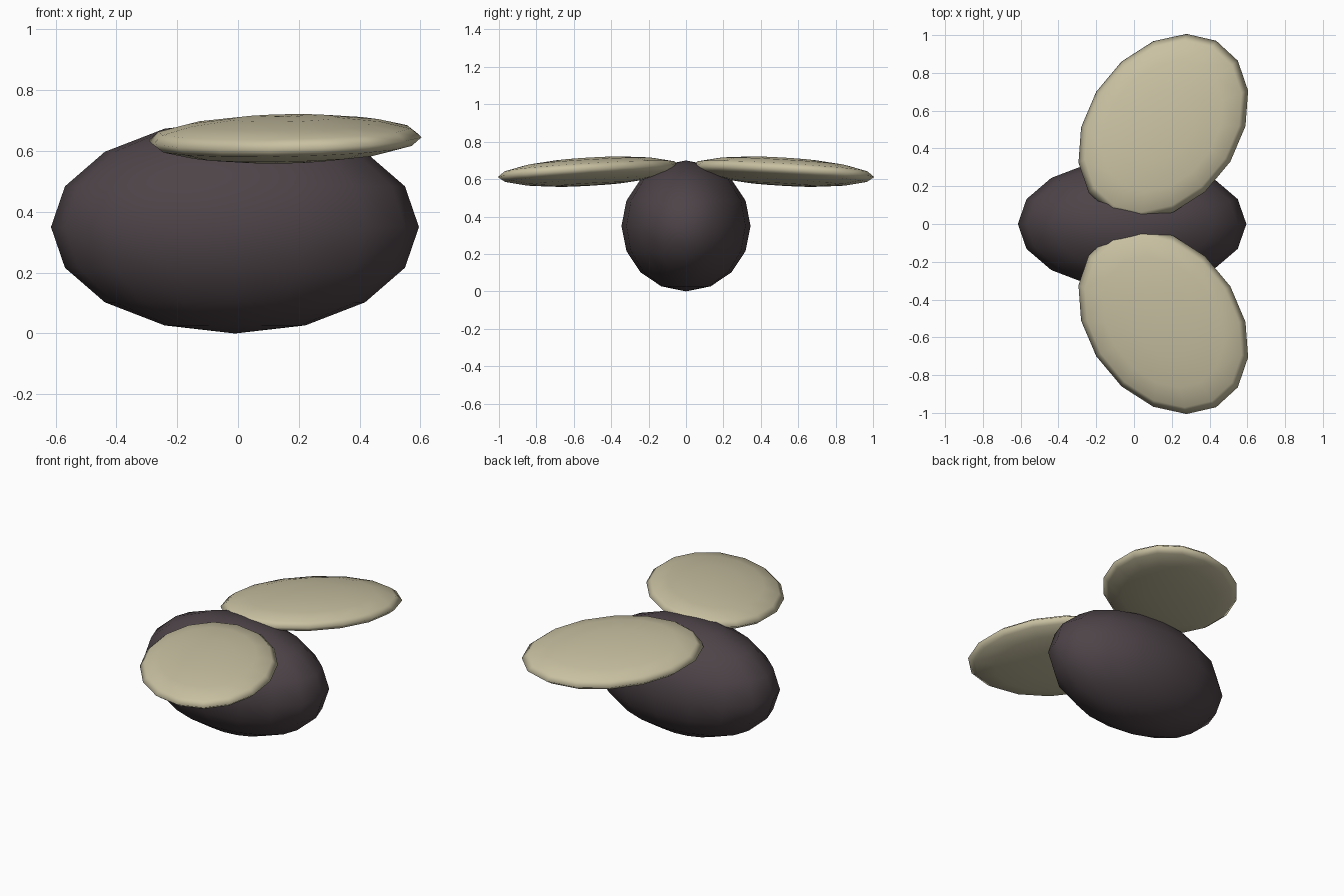
import bpy, bmesh
from mathutils import Matrix, Vector

if "Cube" in bpy.data.objects:
    bpy.data.objects.remove(bpy.data.objects["Cube"])


def material(name, rgb):
    m = bpy.data.materials.new(name)
    m.diffuse_color = (*rgb, 1)
    m.use_nodes = True
    m.node_tree.nodes["Principled BSDF"].inputs["Base Color"].default_value = m.diffuse_color
    return m


dark = material("dark_plum", (0.075, 0.057, 0.065))
cream = material("pale_khaki", (0.58, 0.53, 0.36))


def ellipsoid(name, centre, u, v, w, mat):
    """Smooth 16-sided ball stretched along three half-axis vectors."""
    m = Matrix((u, v, w)).transposed().to_4x4()
    m.translation = Vector(centre)
    bm = bmesh.new()
    bmesh.ops.create_uvsphere(bm, u_segments=16, v_segments=8, radius=1)
    bm.transform(m)
    bmesh.ops.recalc_face_normals(bm, faces=bm.faces)
    for f in bm.faces:
        f.smooth = True
    me = bpy.data.meshes.new(name)
    bm.to_mesh(me)
    bm.free()
    me.materials.append(mat)
    ob = bpy.data.objects.new(name, me)
    bpy.context.collection.objects.link(ob)
    return ob


# Body
ellipsoid("body", (-0.01, 0, 0.35), (0.605, 0, 0), (0, 0.345, 0), (0, 0, 0.35), dark)

# Wings: flat discs, swept toward +x and drooping slightly outward
KX, KY, T = 0.042, -0.07, 0.074
for name, s in (("left_wing", -1), ("right_wing", 1)):
    def tilt(x, y):
        return (x, s * y, KX * x + KY * y)
    ellipsoid(name, (0.155, s * 0.515, 0.64),
              tilt(0.28, 0.455), tilt(0.355, -0.185),
              (-KX * T, -KY * T * s, T), cream)
